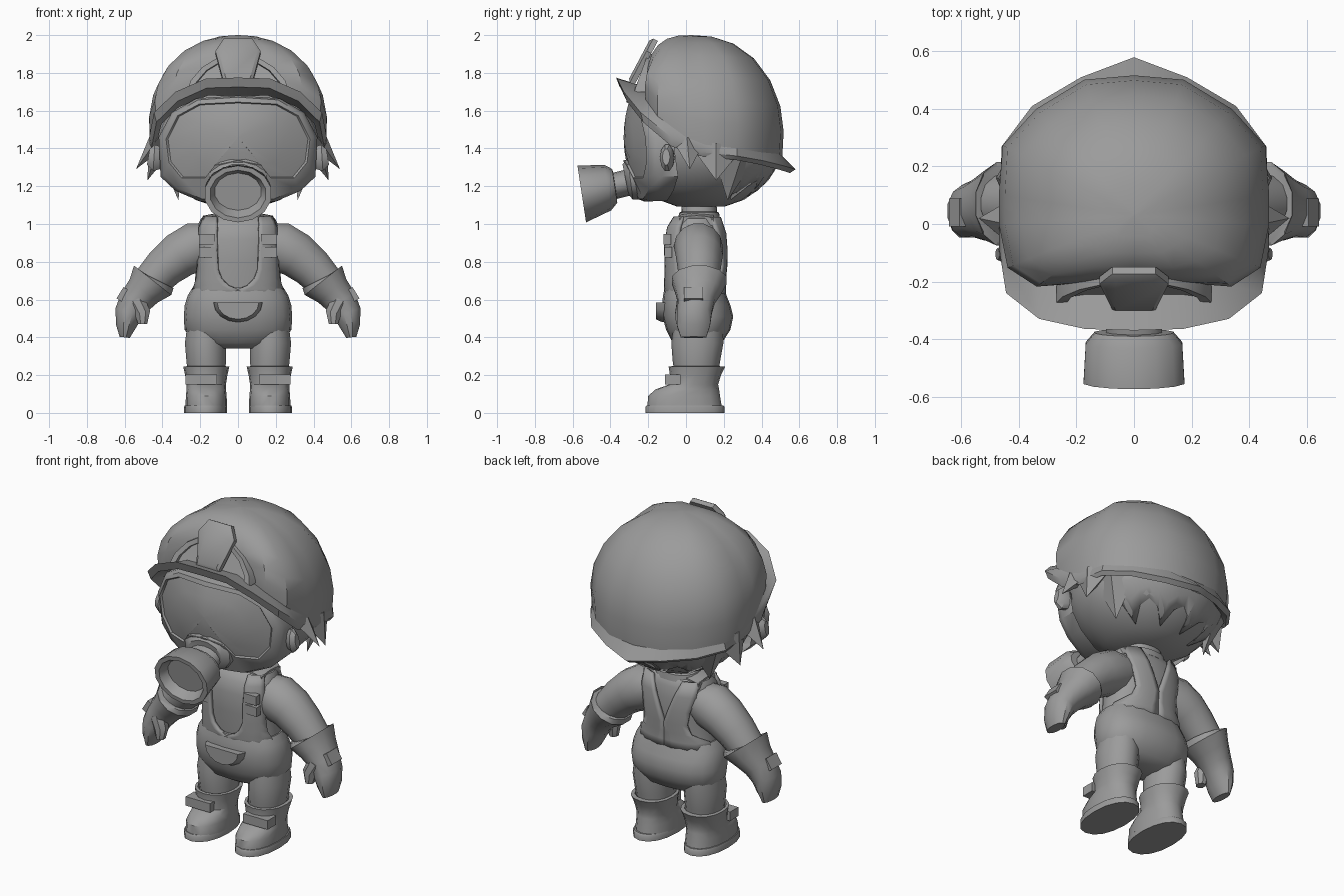
import bpy, bmesh, math
from mathutils import Vector

if "Cube" in bpy.data.objects:
    bpy.data.objects.remove(bpy.data.objects["Cube"])

grey = bpy.data.materials.new("plain_grey")
grey.diffuse_color = (0.33, 0.33, 0.33, 1)
grey.use_nodes = True
grey.node_tree.nodes["Principled BSDF"].inputs["Base Color"].default_value = grey.diffuse_color


def make(name, verts, faces, mirror=False):
    me = bpy.data.meshes.new(name)
    me.from_pydata([tuple(v) for v in verts], [], faces)
    bm = bmesh.new()
    bm.from_mesh(me)
    bmesh.ops.remove_doubles(bm, verts=bm.verts, dist=1e-4)
    bmesh.ops.recalc_face_normals(bm, faces=bm.faces)
    bm.to_mesh(me)
    bm.free()
    me.materials.append(grey)
    ob = bpy.data.objects.new(name, me)
    bpy.context.collection.objects.link(ob)
    if mirror:
        ob.modifiers.new("mirror", 'MIRROR').use_mirror_merge = False
    return ob


def loft(name, rings, mirror=False, start=True, end=True):
    n = len(rings[0])
    verts = [v for r in rings for v in r]
    faces = [(i * n + j, i * n + (j + 1) % n, (i + 1) * n + (j + 1) % n, (i + 1) * n + j)
             for i in range(len(rings) - 1) for j in range(n)]
    if start:
        faces.append(tuple(range(n)))
    if end:
        faces.append(tuple(range(len(verts) - n, len(verts))))
    return make(name, verts, faces, mirror)


def ell(z, rx, y0, y1, cx=0, n=20, p=2.4):
    """Level superellipse ring reaching from y0 to y1."""
    out = []
    for i in range(n):
        a = 2 * math.pi * i / n
        c, s = math.cos(a), math.sin(a)
        out.append(Vector((cx + rx * math.copysign(abs(c) ** (2 / p), c),
                           (y0 + y1) / 2 + (y1 - y0) / 2 * math.copysign(abs(s) ** (2 / p), s), z)))
    return out


def tube(name, path, ref, n=12, mirror=False):
    """Path items are (centre, radius across, radius along ref)."""
    rings = []
    for i, (c, ra, rb) in enumerate(path):
        a = Vector(path[max(i - 1, 0)][0])
        b = Vector(path[min(i + 1, len(path) - 1)][0])
        u = Vector(ref)
        v = (b - a).normalized().cross(u)
        rings.append([Vector(c) + v * ra * math.cos(t) + u * rb * math.sin(t)
                      for t in (2 * math.pi * (k + .5) / n for k in range(n))])
    return loft(name, rings, mirror)


def both(half):
    """Complete a half outline that starts and ends on the centre line."""
    return [Vector(p) for p in half] + [Vector((-p[0], *p[1:])) for p in half[-2:0:-1]]


def box(name, c, s, mirror=True):
    x, y, z = s[0] / 2, s[1] / 2, s[2] / 2
    c = Vector(c)
    return loft(name, [[c + Vector((a * x, b * y, d * z)) for a, b in
                        ((-1, -1), (1, -1), (1, 1), (-1, 1))] for d in (-1, 1)], mirror)


# Head
rings = []
for i in range(1, 12):
    a = math.pi * i / 12
    r = math.sin(a)
    rings.append(ell(1.42 - .34 * math.cos(a), .44 * r, .1 - .4 * r ** .75, .1 + .4 * r, n=20, p=2.1))
loft("head", rings)

# Helmet shell rising from its rim, then the tilted brim
rim = both([(0, -.2, 1.72), (.17, -.2, 1.72), (.335, -.215, 1.66), (.435, -.15, 1.57), (.465, 0, 1.46),
            (.465, .1, 1.42), (.45, .27, 1.4), (.335, .395, 1.38), (.17, .495, 1.37), (0, .51, 1.36)])
edge = both([(0, -.37, 1.775), (.17, -.365, 1.77), (.33, -.33, 1.7), (.445, -.24, 1.59), (.47, -.08, 1.46),
             (.468, .08, 1.38), (.46, .27, 1.36), (.355, .41, 1.335), (.185, .51, 1.31), (0, .58, 1.29)])
top = Vector((0, .03, 0))
rings = []
for t, bulge in ((0, 1), (.13, 1.025), (.27, 1.035), (.43, 1.03), (.6, 1.02), (.76, 1.01), (.9, 1), (1, 1)):
    s = math.sin(t * math.pi / 2)
    ring = []
    for p in rim:
        n = 2.9 if p.y < -.17 and abs(p.x) < .3 else 2.2 if p.y < .2 else 2.35
        r = bulge * max(1 - s ** n, 0) ** (1 / n) if t < 1 else .001
        ring.append(Vector((p.x * r, top.y + (p.y - top.y) * r, p.z + (2 - p.z) * s)))
    rings.append(ring)
loft("helmet_shell", rings, start=False)
under = [Vector((p.x * .97, p.y * .95, p.z - (.05 if p.y < 0 else .02))) for p in edge]
inner = [Vector((p.x * .93, p.y * .93, p.z - .04)) for p in rim]
loft("helmet_brim", [rim, edge, under, inner, rim], start=False, end=False)

# Raised front arch with its recessed panel
arch = [(.27, 1.70), (.25, 1.76), (.19, 1.83), (.1, 1.885)]
arch = arch + [(0, 1.9)] + [(-x, z) for x, z in arch[::-1]]


def arch_ring(k, dy):
    return [Vector((x * k, -.275 + (z - 1.7) * .36 + dy, 1.69 + (z - 1.69) * k)) for x, z in arch]


loft("front_arch", [arch_ring(1, .06), arch_ring(1, 0), arch_ring(.88, -.003), arch_ring(.86, .015)])

# Front lamp plate
plate = [(.075, 0), (.12, .72), (.075, 1), (-.075, 1), (-.12, .72), (-.075, 0)]


def plate_ring(k, d):
    return [Vector((x * k, -.295 + .125 * (.5 + (u - .5) * k) - d * .85,
                    1.745 + .235 * (.5 + (u - .5) * k) + d * .45)) for x, u in plate]


loft("front_plate", [plate_ring(1, -.025), plate_ring(1, .004), plate_ring(.85, .018)])

# Goggles: curved frame and lens
lens = [(0, 1.64), (.2, 1.63), (.31, 1.57), (.37, 1.45), (.355, 1.33), (.29, 1.25), (.17, 1.25), (.12, 1.315), (0, 1.34)]
frame = [(0, 1.68), (.22, 1.665), (.35, 1.59), (.42, 1.46), (.41, 1.25), (.33, 1.175), (.2, 1.12), (.1, 1.12), (0, 1.12)]


def goggle_ring(pts, k, d):
    out = []
    for x, z in pts:
        x, z = x * k, 1.46 + (z - 1.46) * k
        out.append((x, -.345 + .9 * x * x + .8 * (z - 1.46) ** 2 + d, z))
    return both(out)


loft("goggle_frame", [goggle_ring(frame, .99, .12), goggle_ring(frame, 1, .03), goggle_ring(frame, .96, 0),
                      goggle_ring(lens, 1.03, 0), goggle_ring(lens, 1, .015)], start=False, end=False)
loft("goggle_lens", [goggle_ring(lens, k, .015) for k in (1, .65, .3, .01)], start=False)

# Breathing mask with a hollow flared filter: (distance, height radius, width radius)
tube("mask_base", [((0, -.24, 1.245), .12, .165), ((0, -.295, 1.24), .115, .155), ((0, -.32, 1.235), .085, .115)],
     (1, 0, 0))
d = Vector((0, -.97, -.24))
side = Vector((1, 0, 0))
up = Vector((0, -.15, .988))
o = Vector((0, -.385, 1.2))
prof = ((-.11, .07, .1), (-.01, .07, .1), (-.008, .09, .14), (.03, .122, .172), (.172, .152, .18),
        (.172, .128, .15), (.12, .1, .125))
loft("filter", [[o + d * k + up * rv * math.cos(t) + side * rx * math.sin(t)
                 for t in (math.pi * j / 7 for j in range(14))] for k, rv, rx in prof])

# Ears
tube("ear", [((.4, -.09, 1.35), .06, .03), ((.445, -.1, 1.35), .075, .038), ((.475, -.105, 1.355), .045, .02)],
     (0, 1, 0), 10, True)


# Hair tufts: two root corners, tip, half thickness
def tuft(name, a, b, tip, deep, mirror=True):
    a, b, tip = Vector(a), Vector(b), Vector(tip)
    m = (a + b) / 2
    return make(name, [a, b, m + Vector(deep), m - Vector(deep), tip],
                [(0, 2, 4), (2, 1, 4), (1, 3, 4), (3, 0, 4), (0, 3, 1, 2)], mirror)


tuft("hair_front", (.42, -.08, 1.46), (.42, .09, 1.42), (.54, .02, 1.29), (.05, 0, .02))
tuft("hair_side", (.42, .02, 1.42), (.4, .3, 1.4), (.48, .16, 1.23), (.06, 0, .02))
tuft("hair_rear", (.425, .14, 1.38), (.3, .38, 1.36), (.315, .22, 1.125), (.06, .04, 0))

# Back hair with a jagged lower edge, following the head
rows, n = [], 17
for k in range(4):
    row = []
    for i in range(n):
        a = math.radians(22 + 136 * i / (n - 1))
        low = 1.13 if i % 4 == 2 else 1.2 if i % 2 else 1.23
        z = 1.4 + (low - 1.4) * k / 3
        r = math.sqrt(1 - ((z - 1.42) / .34) ** 2) + (.03 if i % 4 == 2 else .01)
        row.append((.44 * r * math.cos(a), .1 + .4 * r * math.sin(a), z))
    rows += row
hair = make("hair_back", rows, [(k * n + i, k * n + i + 1, k * n + n + i + 1, k * n + n + i)
                                for k in range(3) for i in range(n - 1)])
hair.modifiers.new("thickness", 'SOLIDIFY').thickness = .02

# Shirt, neck and collar
SHIRT = [(.6, .24, -.09, .19), (.7, .228, -.1, .19), (.8, .22, -.105, .2), (.92, .228, -.11, .2),
         (.99, .215, -.09, .19), (1.03, .195, -.06, .175)]
loft("shirt", [ell(*r) for r in SHIRT + [(1.045, .12, -.03, .16)]])
loft("collar", [ell(1.02, .14, -.045, .18), ell(1.06, .125, -.035, .175), ell(1.065, .11, -.025, .165),
                ell(1.12, .1, -.02, .16)])


def shirt_y(x, z, side):
    for a, b in zip(SHIRT, SHIRT[1:]):
        if z <= b[0] or b is SHIRT[-1]:
            t = min((z - a[0]) / (b[0] - a[0]), 1)
            rx, y0, y1 = (a[i] + (b[i] - a[i]) * t for i in (1, 2, 3))
            k = (1 - min(x / rx, .985) ** 2.4) ** (1 / 2.4)
            return (y0 + y1) / 2 + side * (y1 - y0) / 2 * k


# Overalls bib and straps: rows are (height, inner x, outer x)
def bib(name, rows, side):
    verts, faces = [], []
    for z, a, b in rows:
        for i in range(6):
            x = a + (b - a) * i / 5
            verts.append((x, shirt_y(x, z, side) + side * .01, z))
    for r in range(len(rows) - 1):
        faces += [(r * 6 + i, r * 6 + i + 1, r * 6 + i + 7, r * 6 + i + 6) for i in range(5)]
    ob = make(name, verts, faces, True)
    m = ob.modifiers.new("thickness", 'SOLIDIFY')
    m.thickness, m.offset = .022, 0


bib("bib_front", [(1.035, .11, .18), (.98, .11, .2), (.88, .11, .205), (.76, .105, .21), (.71, .085, .215),
                  (.675, .05, .225), (.655, 0, .232), (.62, 0, .234)], -1)
bib("bib_back", [(1.035, .1, .18), (.95, .065, .18), (.86, .03, .155), (.78, 0, .14), (.72, 0, .16),
                 (.67, 0, .228), (.62, 0, .234)], 1)
for z in (.85, .92):
    box("strap_buckle", (.163, shirt_y(.163, z, -1) - .022, z), (.085, .04, .055))
loft("shoulder_strap", [[Vector((x, .055 + s * .09, z + .012 * (1 - s * s)))
                         for x, z in ((.105, 1.0), (.185, .99), (.185, 1.032), (.105, 1.047))]
                        for s in (-1, -.5, 0, .5, 1)], True)

# Trousers and pocket
loft("trousers", [ell(*r) for r in ((.34, .1, -.02, .13), (.37, .23, -.07, .19), (.44, .283, -.105, .235),
                                    (.51, .287, -.125, .25), (.57, .282, -.127, .235), (.62, .267, -.122, .215),
                                    (.665, .24, -.112, .202))])
tube("trouser_leg", [((.17, .065, .47), .1, .13), ((.172, .06, .37), .112, .138), ((.168, .055, .27), .107, .125),
                     ((.165, .055, .2), .1, .115)], (0, 1, 0), 14, True)
pocket = [(.13 * math.cos(math.pi * i / 8), .585 - .105 * math.sin(math.pi * i / 8)) for i in range(9)]
loft("pocket", [[Vector((x * k, y, .585 + (z - .585) * k)) for x, z in pocket]
                for k, y in ((1, -.07), (1, -.125), (.85, -.16))])

# Boots with soles and straps
loft("boot", [ell(z, rx, a, b, .168, 16, 2.2) for z, rx, a, b in
              ((.03, .11, -.205, .19), (.09, .108, -.2, .18), (.125, .104, -.16, .175), (.15, .104, -.09, .17),
               (.2, .112, -.085, .185), (.245, .122, -.092, .208), (.247, .105, -.075, .18), (.22, .1, -.07, .17))], True)
loft("boot_sole", [ell(z, rx, a, b, .172, 16, 2.2) for z, rx, a, b in
                   ((0, .114, -.215, .205), (.03, .114, -.215, .205), (.04, .111, -.208, .197))], True)
box("boot_strap", (.195, -.07, .177), (.165, .08, .055))

# Arms, gloves and glove straps
tube("sleeve", [((.13, .065, .91), .1, .11), ((.22, .065, .88), .135, .13), ((.31, .07, .835), .125, .125),
                ((.39, .07, .77), .112, .115), ((.46, .07, .695), .1, .105)], (0, 1, 0), 14, True)
tube("glove", [((.447, .07, .712), .122, .135), ((.452, .07, .702), .13, .15),
               ((.5, .065, .645), .1, .125), ((.545, .055, .59), .09, .1), ((.578, .045, .53), .078, .095),
               ((.593, .04, .46), .056, .09), ((.6, .04, .4), .028, .07)], (0, 1, 0), 12, True)
tube("glove_thumb", [((.54, -.005, .6), .05, .045), ((.505, -.02, .53), .045, .04), ((.505, -.025, .47), .026, .03)],
     (0, 1, 0), 8, True)
tube("glove_strap", [((.588, .04, .655), .03, .07), ((.625, .04, .595), .03, .07)], (0, 1, 0), 4, True)

# Smooth shading that keeps hard edges
for ob in bpy.context.scene.objects:
    ob.select_set(True)
    bpy.context.view_layer.objects.active = ob
bpy.ops.object.shade_smooth_by_angle(angle=math.radians(38))
